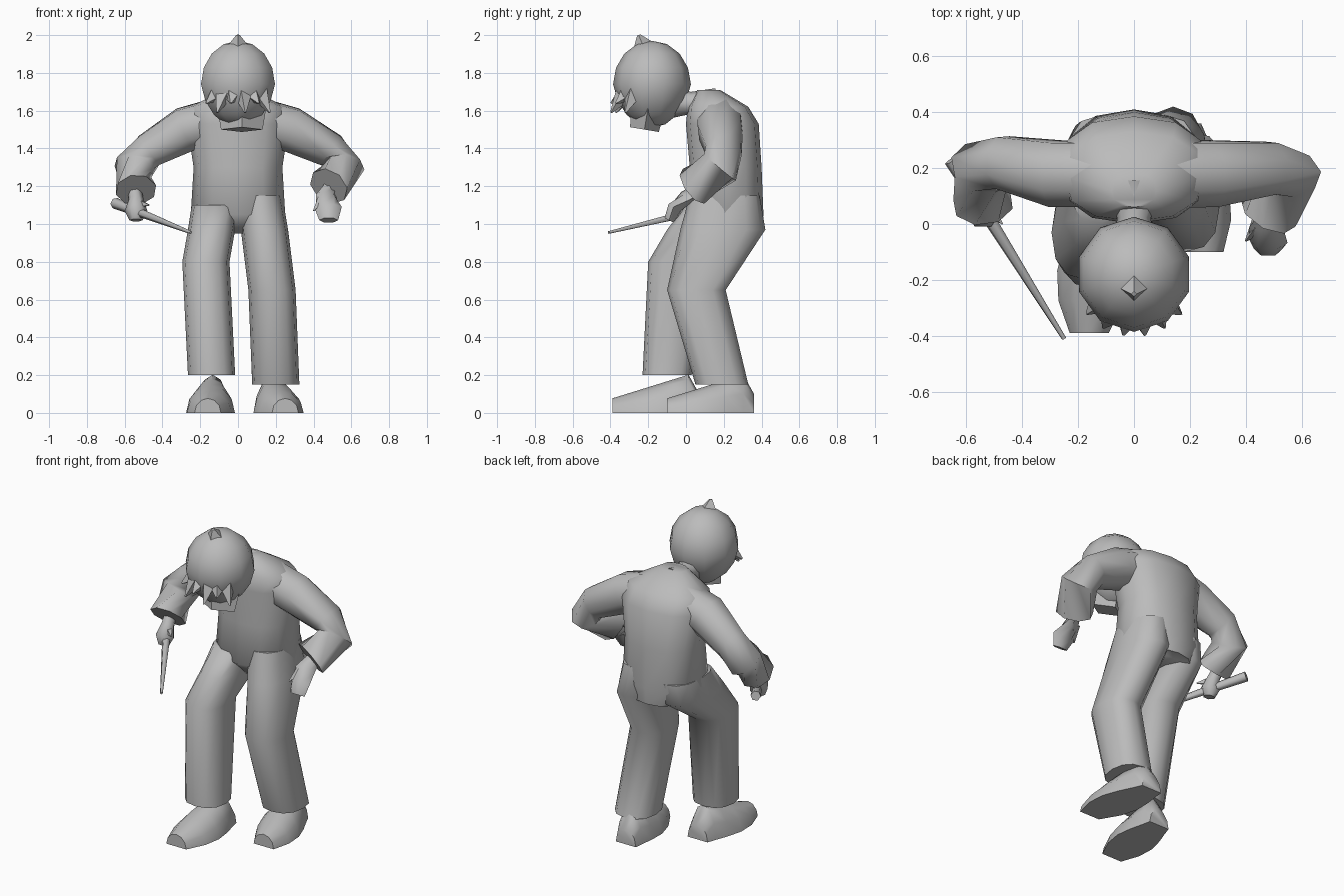
import bpy, bmesh, math
from mathutils import Vector

if "Cube" in bpy.data.objects:
    bpy.data.objects.remove(bpy.data.objects["Cube"])

colour = (.5, .5, .5, 1)
grey = bpy.data.materials.new("plain grey")
grey.use_nodes = True
grey.diffuse_color = colour
grey.node_tree.nodes["Principled BSDF"].inputs["Base Color"].default_value = colour


def finish(name, bm, angle):
    """Turn a bmesh into a grey, smooth shaded object."""
    bmesh.ops.recalc_face_normals(bm, faces=bm.faces)
    mesh = bpy.data.meshes.new(name)
    bm.to_mesh(mesh)
    bm.free()
    mesh.materials.append(grey)
    obj = bpy.data.objects.new(name, mesh)
    bpy.context.collection.objects.link(obj)
    bpy.ops.object.select_all(action="DESELECT")
    obj.select_set(True)
    bpy.context.view_layer.objects.active = obj
    bpy.ops.object.shade_smooth_by_angle(angle=math.radians(angle))


def loft(name, rings, angle=60):
    """Skin a list of equal-sized point rings and close both ends."""
    bm = bmesh.new()
    rows = [[bm.verts.new(point) for point in ring] for ring in rings]
    for lower, upper in zip(rows, rows[1:]):
        for i in range(len(lower)):
            bm.faces.new((lower[i - 1], lower[i], upper[i], upper[i - 1]))
    bm.faces.new(rows[0])
    bm.faces.new(rows[-1])
    finish(name, bm, angle)


def circle(sides):
    """Unit circle as (cosine, sine) pairs."""
    return [(math.cos(math.tau * i / sides), math.sin(math.tau * i / sides))
            for i in range(sides)]


def bulge(value):
    """Push a circle coordinate outward, for a fuller section."""
    return math.copysign(abs(value) ** .85, value)


def stack(name, sections):
    """Loft of level sections given as (height, middle x, half width, front, back)."""
    rings = []
    for height, middle, half_width, front, back in sections:
        centre = Vector((middle, (front + back) / 2, height))
        depth = (back - front) / 2
        rings.append([centre + Vector((half_width * bulge(c), depth * bulge(s), 0))
                      for c, s in circle(12)])
    loft(name, rings)


def tube(name, path, radii, sides=8, flatness=1, angle=60):
    """Tube through the path, with one radius for each point."""
    points = [Vector(point) for point in path]
    rings = []
    for i, (point, radius) in enumerate(zip(points, radii)):
        ahead = points[min(i + 1, len(points) - 1)]
        behind = points[max(i - 1, 0)]
        along = (ahead - behind).normalized()
        across = along.cross(Vector((0, 1, .6))).normalized()
        up = along.cross(across) * flatness
        rings.append([point + (across * c + up * s) * radius for c, s in circle(sides)])
    loft(name, rings, angle)


def spike(name, base, tip, radius):
    tube(name, (base, tip), (radius, radius / 9), sides=4, angle=30)


def leg(name, sections):
    """Trouser leg of even width: (height, middle x, front, back)."""
    stack(name, [(z, x, .125, front, back) for z, x, front, back in sections])


def foot(name, x, heel, turn):
    """Shoe whose height falls and whose sole swells from heel to toe."""
    outline = circle(12)[:7]
    rings = []
    for step in range(6):
        t = (step / 5) ** 1.3
        height = .22 * (1 - .65 * t) if step else .1
        half_width = .07 + .06 * math.sin(math.pi * t ** 1.2)
        rings.append([Vector((x + turn * t + half_width * c, heel - .46 * t, height * s))
                      for c, s in outline])
    loft(name, rings, angle=50)


def sleeve(name, path):
    """Bent sleeve whose cuff is turned inward to look hollow."""
    points = [Vector(point) for point in path]
    inside = points[-1].lerp(points[-2], .3)
    tube(name, points, [.125, .125, .1, .11, .11])
    tube(name + "_lining", (points[-1], inside), (.11, .06))


# Hunched torso
stack("torso", [(z, 0, half_width, front, back) for z, half_width, front, back in (
    (.95, .16, .1, .4),
    (1.05, .25, 0, .41),
    (1.3, .235, .02, .4),
    (1.53, .27, 0, .385),
    (1.62, .25, .01, .33),
    (1.71, .08, .06, .18))])

# Trouser legs, one stepping forward
leg("left_leg", [(.15, .2, .05, .33), (.65, .18, -.1, .21),
                 (.97, .14, -.03, .42), (1.15, .11, .02, .39)])
leg("right_leg", [(.2, -.14, -.23, .03), (.8, -.17, -.2, .14),
                  (.97, -.14, -.1, .38), (1.1, -.12, 0, .39)])

# Shoes
foot("left_foot", x=.17, heel=.36, turn=.08)
foot("right_foot", x=-.13, heel=.07, turn=-.03)

# Sleeves, bent at the elbow
sleeve("left_sleeve", [(.1, .18, 1.55), (.28, .18, 1.5), (.49, .2, 1.39),
                       (.56, .18, 1.3), (.48, .04, 1.2)])
sleeve("right_sleeve", [(-.1, .18, 1.55), (-.28, .18, 1.5), (-.47, .22, 1.39),
                        (-.55, .2, 1.3), (-.54, .07, 1.18)])

# Hands: the left hangs open, the right grips a stick
tube("left_hand", [(.49, .08, 1.2), (.47, 0, 1.14), (.48, -.06, 1.08), (.48, -.09, 1.02)],
     (.04, .06, .07, .05), sides=6, flatness=.6)
spike("left_thumb", (.45, 0, 1.14), (.4, -.06, 1.07), .035)
tube("right_hand", [(-.55, .12, 1.2), (-.54, .07, 1.13), (-.54, .04, 1.07), (-.54, .03, 1.02)],
     (.035, .04, .06, .035), sides=6)
spike("right_thumb", (-.53, .06, 1.11), (-.47, 0, 1.1), .03)
tube("stick", [(-.65, .23, 1.11), (-.25, -.41, .955)], (.03, .008), sides=6)

# Bowed head: a sphere, narrowed toward the chin
head_centre = Vector((0, -.18, 1.74))
head = bmesh.new()
bmesh.ops.create_uvsphere(head, u_segments=10, v_segments=8, radius=.2)
for vert in head.verts:
    narrowing = 1 + min(vert.co.z, 0) * .6
    vert.co.x *= narrowing * 1.03
    vert.co.y *= narrowing * 1.03
    vert.co.z *= 1.15
    vert.co += head_centre
finish("head", head, 60)
spike("hair_tip", (0, -.21, 1.9), (0, -.25, 2), .09)
tube("neck", [(0, -.08, 1.64), (0, .02, 1.64), (0, .14, 1.62)], (.08, .06, .1))

# Squared jaw below the downturned face
tube("jaw", [(.02, -.2, 1.62), (.02, -.22, 1.5)], (.13, .11), sides=4, flatness=.7, angle=30)

# Jagged fringe, fanned around the brow
for i in range(6):
    turn = math.radians(20 * i - 50)
    outward = Vector((math.sin(turn), -math.cos(turn), 0))
    drop = .1 + .05 * (i % 2)
    spike("fringe_lock", head_centre + outward * .15 - Vector((0, 0, .05)),
          head_centre + outward * .22 - Vector((0, 0, drop)), .05)
